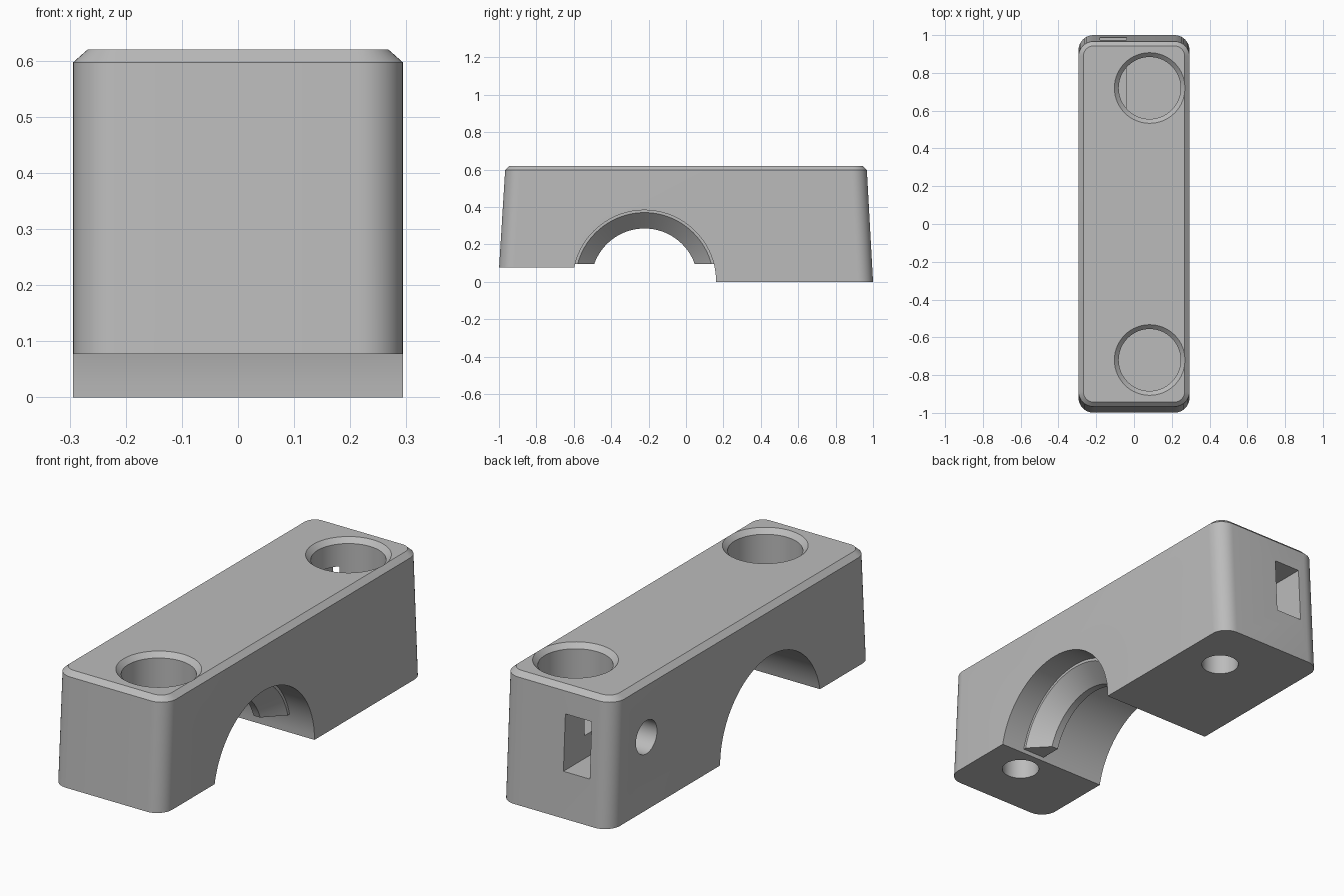
import bpy, bmesh, math
from mathutils import Matrix, Vector

cube = bpy.data.objects.get("Cube")
if cube:
    bpy.data.objects.remove(cube, do_unlink=True)

grey = bpy.data.materials.new("plain_grey")
grey.use_nodes = True
GREY = (0.5, 0.5, 0.5, 1)
grey.diffuse_color = GREY
grey.node_tree.nodes["Principled BSDF"].inputs["Base Color"].default_value = GREY


def finish(bm, name):
    bmesh.ops.recalc_face_normals(bm, faces=bm.faces)
    mesh = bpy.data.meshes.new(name)
    bm.to_mesh(mesh)
    bm.free()
    mesh.materials.append(grey)
    ob = bpy.data.objects.new(name, mesh)
    bpy.context.collection.objects.link(ob)
    return ob


def loft(name, rings):
    """Skin closed rings of equal length and cap both ends."""
    bm = bmesh.new()
    loops = [[bm.verts.new(p) for p in ring] for ring in rings]
    n = len(loops[0])
    for a, b in zip(loops, loops[1:]):
        for i in range(n):
            j = (i + 1) % n
            bm.faces.new((a[i], a[j], b[j], b[i]))
    bm.faces.new(loops[0])
    bm.faces.new(loops[-1])
    return finish(bm, name)


def rounded_ring(hx, hy, r, z, cy=0, steps=10):
    ring = []
    for k, (sx, sy) in enumerate(((1, 1), (-1, 1), (-1, -1), (1, -1))):
        for s in range(steps + 1):
            a = math.pi / 2 * (k + s / steps)
            ring.append((sx * (hx - r) + r * math.cos(a),
                         cy + sy * (hy - r) + r * math.sin(a), z))
    return ring


def turned(name, profile, centre, axis="Z", n=64):
    """Solid turned about an axis from (position, radius) pairs."""
    def point(t, r, a):
        u, v = r * math.cos(a), r * math.sin(a)
        return Vector(centre) + Vector((u, v, t) if axis == "Z" else (t, u, v))
    return loft(name, [[point(t, r, 2 * math.pi * i / n) for i in range(n)]
                       for t, r in profile])


def box(name, lo, hi):
    bm = bmesh.new()
    lo, hi = Vector(lo), Vector(hi)
    size = hi - lo
    bmesh.ops.create_cube(bm, size=1, matrix=Matrix.Translation((lo + hi) / 2)
                          @ Matrix.Diagonal((*size, 1)))
    return finish(bm, name)


def carve(target, cutter):
    """Subtract a cutter, then discard it."""
    cutter.hide_render = True
    mod = target.modifiers.new("cut", "BOOLEAN")
    mod.operation = "DIFFERENCE"
    mod.solver = "EXACT"
    mod.object = cutter
    bpy.context.view_layer.objects.active = target
    bpy.ops.object.modifier_apply(modifier=mod.name)
    bpy.data.objects.remove(cutter, do_unlink=True)


ARCH_Y, ARCH_R = -0.222, 0.383
HOLE_X, HOLE_Y, FLOOR = 0.083, 0.72, 0.33

# Tapered block with rounded corners and a chamfered top
body = loft("clamp_body", [
    rounded_ring(0.294, 1.002, 0.08, 0, -0.002),
    rounded_ring(0.294, 0.967, 0.08, 0.597),
    rounded_ring(0.268, 0.943, 0.055, 0.62)])

# Raised front foot and arch
carve(body, box("foot_cutter", (-1, -2, -1), (1, ARCH_Y, 0.077)))
carve(body, turned("arch_cutter", [(-1, ARCH_R), (1, ARCH_R)],
                   (0, ARCH_Y, 0), "X", 96))

# Countersunk pockets above and blind screw holes below
for side in (-1, 1):
    y = side * HOLE_Y
    carve(body, turned("pocket_cutter", [(FLOOR, 0.164), (0.597, 0.164),
                                         (0.62, 0.187), (0.7, 0.187)], (HOLE_X, y, 0)))
    carve(body, turned("screw_cutter", [(-0.2, 0.085), (FLOOR - 0.02, 0.085)],
                       (HOLE_X, y, 0), n=48))

# Back slot and the side hole that opens into it
carve(body, box("slot_cutter", (-0.18, 0.6, 0.22), (-0.04, 1.2, 0.49)))
carve(body, turned("side_hole_cutter", [(-0.5, 0.08), (-0.1, 0.08)],
                   (0, HOLE_Y, 0.35), "X", 48))

# Sloped rib around the inside of the arch
rib = turned("arch_rib", [(0.05, 0.41), (0.17, 0.41), (0.17, 0.37), (0.085, 0.285),
                          (0.05, 0.285), (0.05, 0.41)], (0, ARCH_Y, 0), "X", 96)
bm = bmesh.new()
bm.from_mesh(rib.data)
caps = [f for f in bm.faces if len(f.verts) > 4]
bmesh.ops.delete(bm, geom=caps, context="FACES_ONLY")
bmesh.ops.remove_doubles(bm, verts=bm.verts, dist=0.0001)
bmesh.ops.recalc_face_normals(bm, faces=bm.faces)
bm.to_mesh(rib.data)
bm.free()
carve(rib, box("rib_end_cutter", (-1, -1, -1), (1, 1, 0.095)))

# Trim the rib to the arch so nothing shows under the feet
trim = turned("rib_trim_cutter", [(-0.5, 0.5), (0.5, 0.5), (0.5, ARCH_R + 0.002),
                                  (-0.5, ARCH_R + 0.002), (-0.5, 0.5)],
              (0, ARCH_Y, 0), "X", 96)
bm = bmesh.new()
bm.from_mesh(trim.data)
bmesh.ops.delete(bm, geom=[f for f in bm.faces if len(f.verts) > 4], context="FACES_ONLY")
bmesh.ops.remove_doubles(bm, verts=bm.verts, dist=0.0001)
bmesh.ops.recalc_face_normals(bm, faces=bm.faces)
bm.to_mesh(trim.data)
bm.free()
carve(rib, trim)

for ob in (body, rib):
    bpy.ops.object.select_all(action="DESELECT")
    ob.select_set(True)
    bpy.context.view_layer.objects.active = ob
    bpy.ops.object.shade_smooth_by_angle(angle=math.radians(25))
